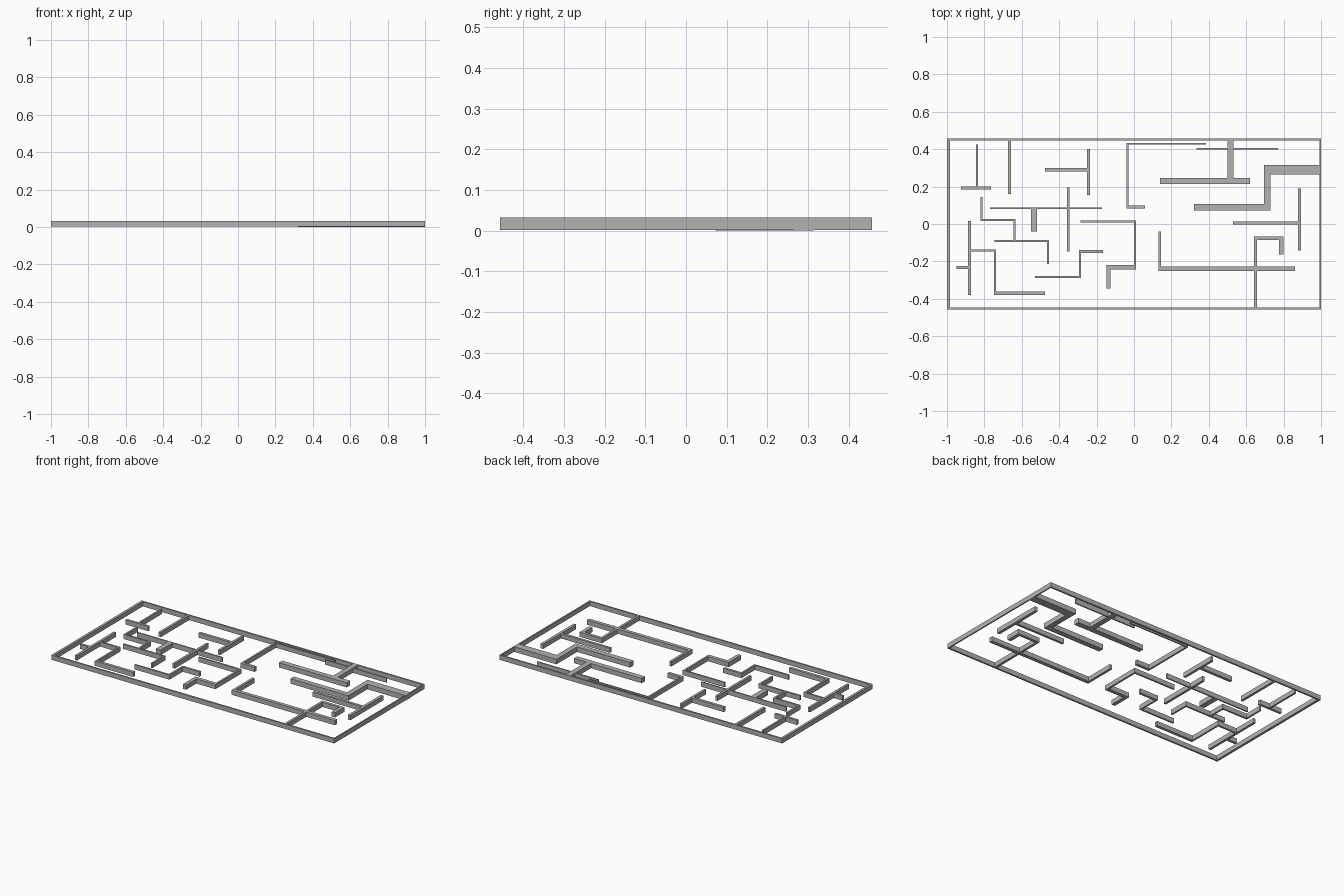
import bpy
import bmesh
from math import copysign

default_cube = bpy.data.objects.get("Cube")
if default_cube:
    bpy.data.objects.remove(default_cube, do_unlink=True)

wall_grey = bpy.data.materials.new("wall_grey")
wall_grey.use_nodes = True
colour = (0.45, 0.45, 0.45, 1)
wall_grey.diffuse_color = colour
wall_grey.node_tree.nodes["Principled BSDF"].inputs["Base Color"].default_value = colour

# Wall thicknesses and heights
HAIR, THIN, SLIM, MEDIUM, BROAD, THICK, HEAVY = 0.008, 0.011, 0.015, 0.018, 0.023, 0.034, 0.05
BASE, TOP = 0.002, 0.032


class Wall:
    """One object made of straight runs, each starting where the last ended."""

    def __init__(self, name, base=BASE, top=TOP):
        self.mesh = bpy.data.meshes.new(name)
        self.mesh.materials.append(wall_grey)
        self.heights = base, top
        wall_object = bpy.data.objects.new(name, self.mesh)
        bpy.context.collection.objects.link(wall_object)

    def start(self, x, y):
        self.x, self.y, self.corner = x, y, 0
        return self

    def across(self, x, width):
        """Run in x, reaching back over the corner with the previous run."""
        back = self.x - copysign(self.corner / 2, x - self.x)
        self.add_box(back, x, self.y - width / 2, self.y + width / 2)
        self.x, self.corner = x, width
        return self

    def along(self, y, width):
        """Run in y, reaching back over the corner with the previous run."""
        back = self.y - copysign(self.corner / 2, y - self.y)
        self.add_box(self.x - width / 2, self.x + width / 2, back, y)
        self.y, self.corner = y, width
        return self

    def add_box(self, xa, xb, ya, yb):
        bm = bmesh.new()
        bm.from_mesh(self.mesh)
        for vert in bmesh.ops.create_cube(bm, size=1)["verts"]:
            vert.co.x = max(xa, xb) if vert.co.x > 0 else min(xa, xb)
            vert.co.y = max(ya, yb) if vert.co.y > 0 else min(ya, yb)
            vert.co.z = self.heights[vert.co.z > 0]
        bm.to_mesh(self.mesh)
        bm.free()


# Outer boundary
WIDTH, DEPTH = 2, 0.914
edge_x, edge_y = WIDTH / 2, DEPTH / 2
for side, name in ((-1, "front"), (1, "back")):
    boundary = Wall(name + "_outer_wall")
    boundary.start(-edge_x, side * (edge_y - THIN / 2)).across(edge_x, THIN)
for name, x, width in (("right", -edge_x + SLIM / 2, SLIM), ("left", edge_x - HAIR / 2, HAIR)):
    Wall(name + "_outer_wall").start(x, -edge_y).along(edge_y, width)

# Back right rooms
corner_t = Wall("corner_t_wall")
corner_t.start(-0.84, 0.2).along(0.425, THIN)
corner_t.start(-0.925, 0.193).across(-0.765, SLIM)
Wall("back_spur_wall").start(-0.665, 0.16).along(edge_y, SLIM)
side_t = Wall("side_t_wall")
side_t.start(-0.475, 0.29).across(-0.245, MEDIUM)
side_t.start(-0.244, 0.155).along(0.4, SLIM)

# Middle right rooms
divider = Wall("long_divider", top=TOP + 0.001)
divider.start(-0.77, 0.085).across(-0.17, HAIR)
divider.start(-0.535, 0.085).along(-0.04, THICK)
divider.start(-0.352, -0.147).along(0.195, SLIM)
stepped = Wall("stepped_wall")
stepped.start(-0.815, 0.145).along(0.022, THIN).across(-0.64, THIN).along(-0.09, THIN)
stepped.start(-0.745, -0.09).across(-0.46, THIN).along(-0.215, THIN)

# Front right rooms
branching = Wall("branching_wall")
branching.start(-0.88, 0.015).along(-0.38, SLIM)
branching.start(-0.95, -0.232).across(-0.88, SLIM)
branching.start(-0.88, -0.142).across(-0.742, THIN).along(-0.37, THIN).across(-0.475, MEDIUM)
front_step = Wall("front_step_wall")
front_step.start(-0.53, -0.283).across(-0.288, THIN).along(-0.147, THIN).across(-0.165, SLIM)

# Central walls
hook = Wall("central_hook_wall")
hook.start(-0.285, 0.013).across(0.005, THIN).along(-0.231, THIN)
hook.across(-0.136, BROAD).along(-0.345, BROAD)
bracket = Wall("central_bracket_wall")
bracket.start(0.385, 0.428).across(-0.034, HAIR).along(0.091, THIN).across(0.06, MEDIUM)

# Back left rooms
thick_t = Wall("thick_t_wall")
thick_t.start(0.335, 0.402).across(0.77, HAIR)
thick_t.start(0.516, edge_y).along(0.23, THICK)
thick_t.start(0.14, 0.23).across(0.62, THICK)
thick_step = Wall("thick_step_wall", base=0)
thick_step.start(edge_x, 0.29).across(0.712, HEAVY).along(0.09, THICK).across(0.32, THICK)

# Front left rooms
left_t = Wall("left_t_wall")
left_t.start(0.53, 0.005).across(0.885, SLIM)
left_t.start(0.885, -0.143).along(0.19, MEDIUM)
Wall("front_l_wall").start(0.138, -0.04).along(-0.239, SLIM).across(0.86, BROAD)
room_hook = Wall("front_room_hook")
room_hook.start(0.65, -edge_y).along(-0.077, SLIM).across(0.788, MEDIUM).along(-0.163, BROAD)
